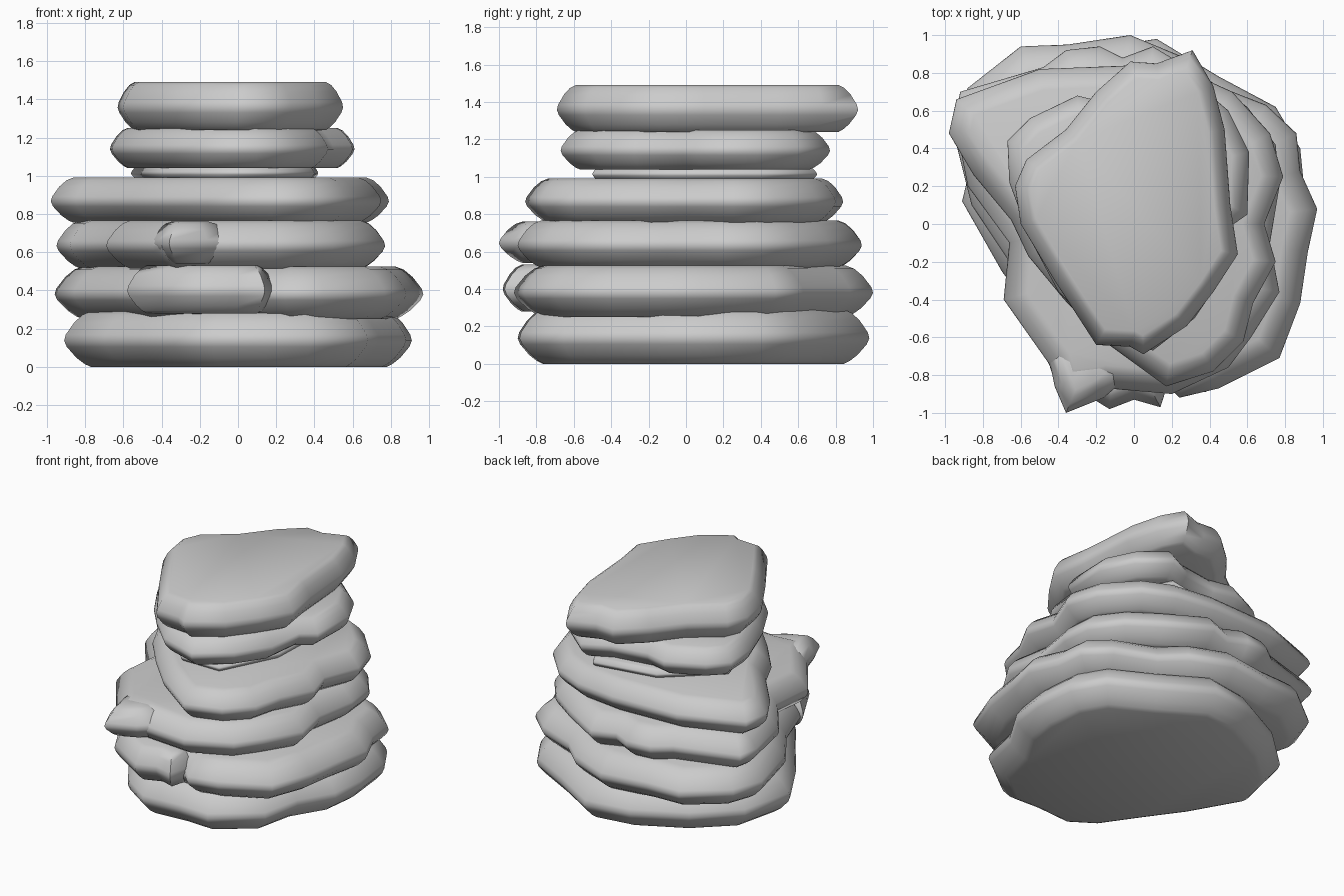
import bpy, bmesh
from mathutils import Vector

# Side profile of every slab: (height fraction, inset fraction)
PROFILE = [(0, 1), (0.05, 0.78), (0.16, 0.47), (0.36, 0.1), (0.47, 0.0), (0.58, 0.06),
           (0.80, 0.38), (0.94, 0.7), (1, 1)]


def inward(pts):
    """Inward mitre direction at each outline corner (counter-clockwise)."""
    out = []
    n = len(pts)
    for i in range(n):
        a, b, c = pts[i - 1], pts[i], pts[(i + 1) % n]
        d1, d2 = (b - a).normalized(), (c - b).normalized()
        m = Vector((-d1.y - d2.y, d1.x + d2.x))
        m.normalize()
        k = max(0.75, m.dot(Vector((-d1.y, d1.x))))
        out.append(m / k)
    return out


def slab(name, z0, z1, inset, outline):
    pts = [Vector(p) for p in outline]
    area = sum(pts[i - 1].cross(pts[i]) for i in range(len(pts)))
    if area < 0:
        pts.reverse()
    dirs = inward(pts)
    bm = bmesh.new()
    rings = []
    for t, f in PROFILE:
        z = z0 + (z1 - z0) * t
        rings.append([bm.verts.new((*(p + d * inset * f), z)) for p, d in zip(pts, dirs)])
    n = len(pts)
    for lo, hi in zip(rings, rings[1:]):
        for i in range(n):
            j = (i + 1) % n
            bm.faces.new((lo[i], lo[j], hi[j], hi[i]))
    bm.faces.new(rings[0][::-1])
    bm.faces.new(rings[-1])
    me = bpy.data.meshes.new(name)
    bm.to_mesh(me)
    bm.free()
    ob = bpy.data.objects.new(name, me)
    bpy.context.collection.objects.link(ob)
    bpy.ops.object.select_all(action='DESELECT')
    ob.select_set(True)
    bpy.context.view_layer.objects.active = ob
    bpy.ops.object.shade_smooth_by_angle(angle=1.15)


# Main layers, bottom to top
slab("base_slab", 0.0, 0.29, 0.13, [
    (-0.91, 0.12), (-0.7, -0.25), (-0.52, -0.5), (-0.34, -0.76), (-0.13, -0.9), (0.15, -0.88),
    (0.38, -0.89), (0.68, -0.66), (0.74, -0.38), (0.88, -0.15), (0.91, 0.1), (0.88, 0.4),
    (0.75, 0.62), (0.45, 0.78), (0.12, 0.98), (-0.2, 0.93), (-0.55, 0.75), (-0.82, 0.5)])
slab("second_slab", 0.25, 0.525, 0.14, [
    (-0.96, 0.5), (-0.86, 0.1), (-0.66, -0.2), (-0.55, -0.52), (-0.25, -0.82), (0.18, -0.86),
    (0.24, -0.92), (0.45, -0.87), (0.77, -0.71), (0.88, -0.42), (0.92, -0.15), (0.97, 0.08),
    (0.88, 0.28), (0.86, 0.48), (0.7, 0.63), (0.42, 0.74), (0.27, 0.88), (-0.02, 1.0),
    (-0.35, 0.95), (-0.6, 0.94), (-0.88, 0.72)])
slab("third_slab", 0.515, 0.765, 0.12, [
    (-0.95, 0.55), (-0.88, 0.2), (-0.66, -0.1), (-0.69, -0.4), (-0.45, -0.74), (-0.4, -0.9),
    (-0.15, -0.87), (0.2, -0.90), (0.5, -0.76), (0.62, -0.6), (0.77, -0.36), (0.72, -0.1),
    (0.77, 0.2), (0.75, 0.42), (0.6, 0.62), (0.4, 0.76), (0.1, 0.94), (-0.06, 0.88),
    (-0.18, 0.94), (-0.36, 0.92), (-0.48, 0.83), (-0.92, 0.7)])
slab("fourth_slab", 0.755, 0.99, 0.11, [
    (-0.98, 0.48), (-0.85, 0.26), (-0.65, 0.02), (-0.56, -0.17), (-0.37, -0.4), (-0.16, -0.62),
    (0.17, -0.86), (0.42, -0.78), (0.58, -0.62), (0.63, -0.42), (0.75, -0.2), (0.69, 0.0),
    (0.79, 0.25), (0.72, 0.48), (0.52, 0.7), (0.3, 0.8), (0.0, 0.84), (-0.5, 0.82), (-0.94, 0.66)])
slab("fifth_slab", 1.04, 1.25, 0.09, [
    (-0.67, 0.44), (-0.66, 0.22), (-0.55, -0.08), (-0.4, -0.36), (-0.18, -0.58), (0.1, -0.67),
    (0.32, -0.5), (0.47, -0.28), (0.5, -0.02), (0.6, 0.05), (0.61, 0.38), (0.5, 0.6), (0.3, 0.77),
    (0.12, 0.68), (-0.14, 0.64), (-0.3, 0.68), (-0.55, 0.56)])
slab("top_slab", 1.24, 1.49, 0.085, [
    (-0.63, 0.2), (-0.6, 0.0), (-0.42, -0.3), (-0.2, -0.64), (-0.02, -0.65), (0.05, -0.69),
    (0.28, -0.54), (0.42, -0.36), (0.55, -0.16), (0.51, 0.1), (0.48, 0.5), (0.42, 0.73),
    (0.31, 0.92), (0.12, 0.85), (-0.02, 0.86), (-0.2, 0.7), (-0.36, 0.5), (-0.57, 0.34)])

# Thin recessed layer in the largest gap
slab("neck_filler", 0.98, 1.05, 0.03, [
    (-0.56, 0.3), (-0.4, -0.2), (-0.1, -0.5), (0.2, -0.5), (0.4, -0.1), (0.42, 0.4),
    (0.25, 0.7), (-0.2, 0.62)])

# Chunks jutting out at the front
slab("front_chunk_low", 0.28, 0.53, 0.09, [
    (-0.58, -0.5), (-0.42, -0.80), (-0.13, -0.98), (0.0, -0.93), (0.14, -0.97), (0.2, -0.78),
    (0.0, -0.5)])
slab("front_chunk_mid", 0.54, 0.76, 0.10, [
    (-0.46, -0.66), (-0.42, -0.86), (-0.36, -1.0), (-0.16, -0.92), (-0.02, -0.8), (-0.2, -0.6)])
